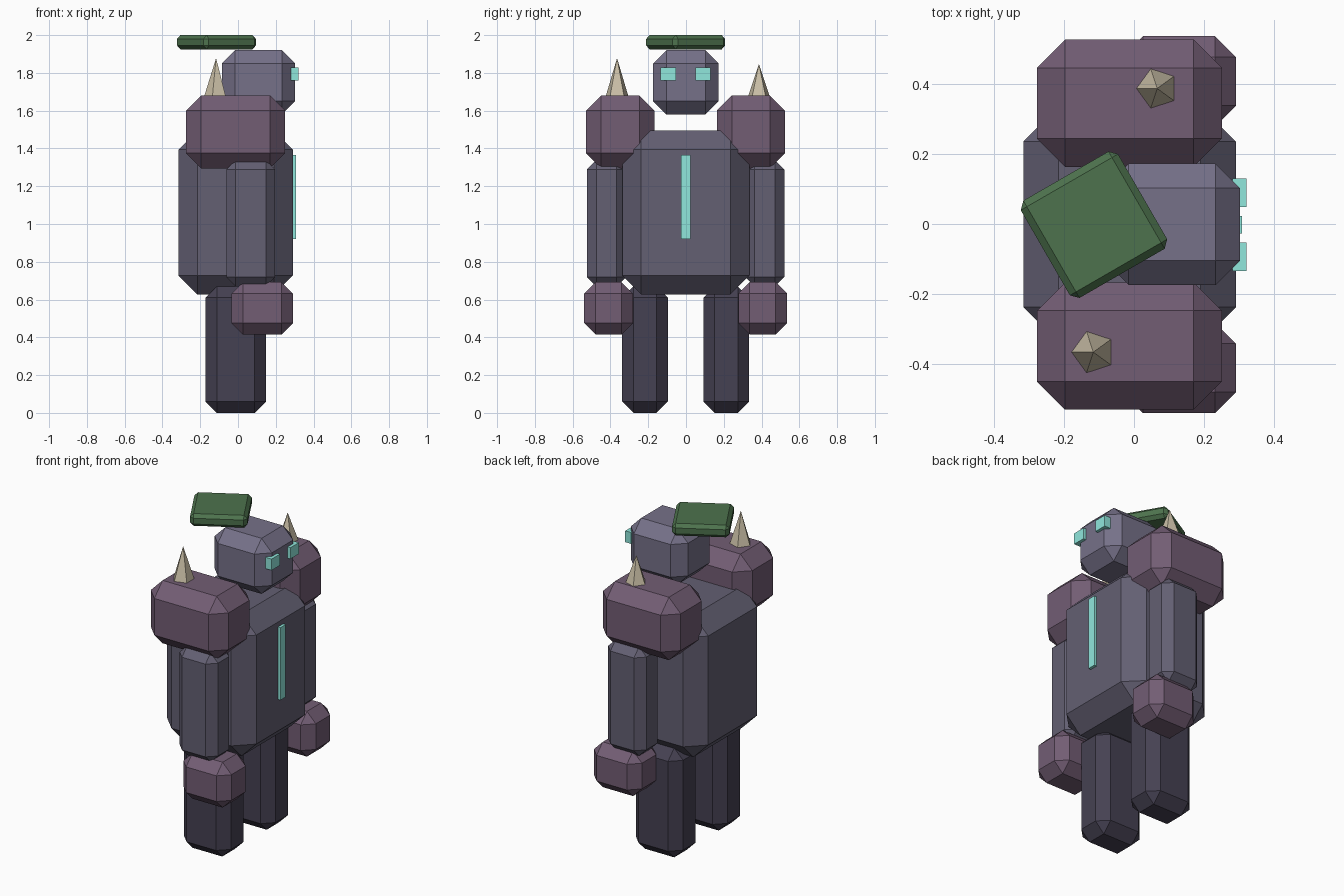
import bpy, bmesh, math
from mathutils import Matrix

if "Cube" in bpy.data.objects:
    bpy.data.objects.remove(bpy.data.objects["Cube"])


def material(name, r, g, b):
    m = bpy.data.materials.new(name)
    m.diffuse_color = (r, g, b, 1)
    m.use_nodes = True
    m.node_tree.nodes["Principled BSDF"].inputs["Base Color"].default_value = m.diffuse_color
    return m


STONE = material("slate_stone", 0.125, 0.115, 0.17)
HEAD = material("light_stone", 0.18, 0.165, 0.25)
LEG = material("dark_stone", 0.06, 0.053, 0.085)
PLATE = material("mauve_stone", 0.17, 0.11, 0.175)
GLOW = material("glow", 0.28, 0.80, 0.72)
HORN = material("horn", 0.60, 0.53, 0.39)
MOSS = material("moss", 0.075, 0.17, 0.075)


def finish(name, bm, mat):
    me = bpy.data.meshes.new(name)
    bm.to_mesh(me)
    bm.free()
    me.materials.append(mat)
    ob = bpy.data.objects.new(name, me)
    bpy.context.collection.objects.link(ob)
    return ob


def block(name, xs, ys, zs, mat, chamfer=0, turn=0):
    """Box between the given limits, with flat chamfers and a turn about z."""
    size = [b - a for a, b in (xs, ys, zs)]
    mid = [(a + b) / 2 for a, b in (xs, ys, zs)]
    bm = bmesh.new()
    bmesh.ops.create_cube(bm, size=1)
    bmesh.ops.scale(bm, vec=size, verts=bm.verts)
    if chamfer:
        bmesh.ops.bevel(bm, geom=bm.edges[:], offset=chamfer, segments=1,
                        profile=0.5, affect='EDGES')
    bm.transform(Matrix.Translation(mid) @ Matrix.Rotation(math.radians(turn), 4, 'Z'))
    return finish(name, bm, mat)


def spike(name, x, y, z0, z1, r):
    """Five-sided horn."""
    bm = bmesh.new()
    bmesh.ops.create_cone(bm, cap_ends=True, segments=5, radius1=r, radius2=0, depth=z1 - z0)
    # point one base corner to -x
    far = max(bm.verts, key=lambda v: v.co.xy.length)
    angle = math.pi - math.atan2(far.co.y, far.co.x)
    bm.transform(Matrix.Translation((x, y, (z0 + z1) / 2)) @ Matrix.Rotation(angle, 4, 'Z'))
    return finish(name, bm, HORN)


# Torso with glowing chest seam
block("torso", (-0.315, 0.29), (-0.337, 0.335), (0.627, 1.494), STONE, 0.10)
block("chest_seam", (0.27, 0.307), (-0.027, 0.023), (0.92, 1.364), GLOW)

# Head and eyes
block("head", (-0.085, 0.302), (-0.174, 0.172), (1.58, 1.92), HEAD, 0.07)

# Paired parts
for side, s in (("right", -1), ("left", 1)):
    def ys(a, b):
        return tuple(sorted((s * a - 0.002, s * b - 0.002)))
    block(side + "_eye", (0.28, 0.321), ys(0.051, 0.132), (1.759, 1.828), GLOW)
    block(side + "_leg", (-0.172, 0.148), ys(0.094, 0.336), (0.0, 0.67), LEG, 0.06)
    block(side + "_arm", (-0.062, 0.197), ys(0.315, 0.523), (0.67, 1.338), STONE, 0.05)
    block(side + "_fist", (-0.034, 0.291), ys(0.279, 0.537), (0.415, 0.692), PLATE, 0.06)
    block(side + "_shoulder", (-0.276, 0.25), ys(0.165, 0.527), (1.295, 1.68), PLATE, 0.08)

# Shoulder horns, deliberately uneven
spike("right_shoulder_horn", -0.116, -0.365, 1.66, 1.878, 0.068)
spike("left_shoulder_horn", 0.066, 0.386, 1.66, 1.846, 0.066)

# Turned moss slab over the head
block("moss_slab", (-0.274, 0.046), (-0.162, 0.158), (1.925, 2.0), MOSS, 0.02, 30)
